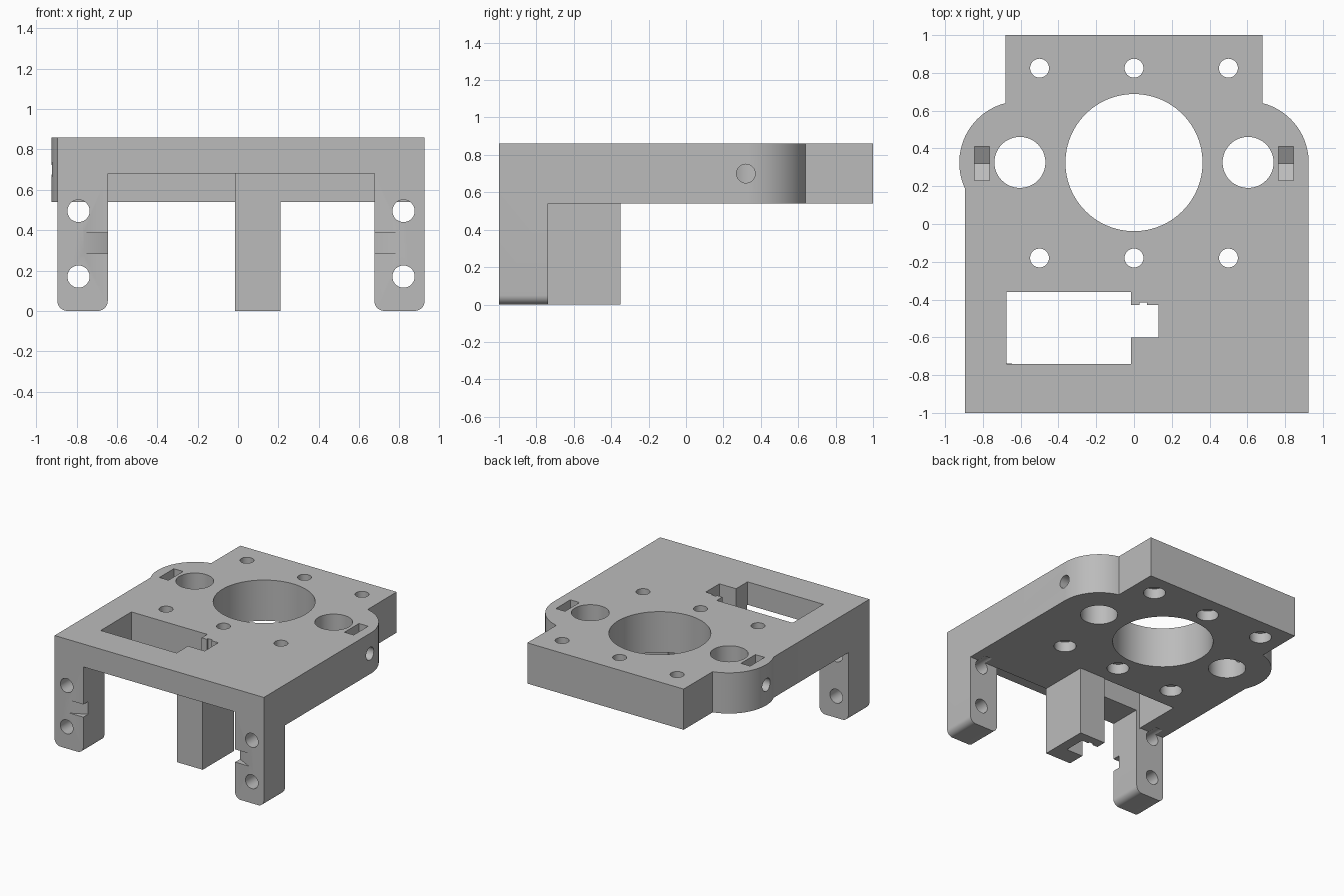
import bpy, bmesh
from math import cos, sin, radians

cube = bpy.data.objects.get("Cube")
if cube:
    bpy.data.objects.remove(cube, do_unlink=True)

grey = bpy.data.materials.new("plain_grey")
grey.use_nodes = True
colour = (0.5, 0.5, 0.5, 1)
grey.diffuse_color = colour
grey.node_tree.nodes["Principled BSDF"].inputs["Base Color"].default_value = colour


def arc(cx, cy, r, start, end, steps=8):
    angles = [radians(start + (end - start) * i / steps) for i in range(steps + 1)]
    return [(cx + r * cos(a), cy + r * sin(a)) for a in angles]


def rect(a0, b0, a1, b1):
    return [(a0, b0), (a1, b0), (a1, b1), (a0, b1)]


def prism(name, points, axis, low, high):
    """Extrude a closed profile along one axis."""
    place = {"x": lambda a, b, t: (t, a, b),
             "y": lambda a, b, t: (a, t, b),
             "z": lambda a, b, t: (a, b, t)}[axis]
    bm = bmesh.new()
    bottom = [bm.verts.new(place(a, b, low)) for a, b in points]
    top = [bm.verts.new(place(a, b, high)) for a, b in points]
    bm.faces.new(bottom)
    bm.faces.new(top)
    for i in range(len(points)):
        j = (i + 1) % len(points)
        bm.faces.new((bottom[i], bottom[j], top[j], top[i]))
    bmesh.ops.recalc_face_normals(bm, faces=bm.faces)
    mesh = bpy.data.meshes.new(name)
    bm.to_mesh(mesh)
    bm.free()
    mesh.materials.append(grey)
    obj = bpy.data.objects.new(name, mesh)
    bpy.context.scene.collection.objects.link(obj)
    return obj


def rod(a, b, r, axis, low, high, sides=48):
    return prism("hole_cutter", arc(a, b, r, 0, 360, sides)[:-1], axis, low, high)


def combine(target, other, operation):
    """Apply a boolean and discard the second solid."""
    bpy.context.view_layer.objects.active = target
    mod = target.modifiers.new("boolean", "BOOLEAN")
    mod.operation = operation
    mod.solver = "EXACT"
    mod.object = other
    bpy.ops.object.modifier_apply(modifier=mod.name)
    bpy.data.objects.remove(other, do_unlink=True)


LEFT, RIGHT, BACK = 0.925, -0.895, -0.738
TOP, UNDER = 0.86, 0.54

# Main plate with rounded ears
outline = [(RIGHT, BACK), (LEFT, BACK)]
outline += arc(0.6, 0.325, 0.325, 0, 75.7, 24) + [(0.68, 1), (-0.68, 1)]
outline += arc(-0.6, 0.325, 0.325, 104.3, 204.8, 32)
bracket = prism("mounting_bracket", outline, "z", UNDER, TOP)

# Front frame with two round-cornered legs
frame = []
for outer, inner in ((RIGHT, -0.645), (0.675, LEFT)):
    frame += arc(outer + 0.05, 0.05, 0.05, 180, 270)
    frame += arc(inner - 0.05, 0.05, 0.05, 270, 360)
    frame += [(-0.645, 0.68), (0.675, 0.68)] if inner < 0 else [(LEFT, TOP), (RIGHT, TOP)]
combine(bracket, prism("front_frame", frame, "y", -1, BACK), "UNION")

# Central post below the plate
combine(bracket, prism("post", rect(-0.015, BACK, 0.21, -0.35), "z", 0, 0.6), "UNION")

# Large bore, rod holes and counterbored screw holes
cutters = [rod(0, 0.325, 0.363, "z", 0.4, 1, 96)]
for x in (-0.5, 0, 0.5):
    for y in (-0.18, 0.825):
        cutters.append(rod(x, y, 0.05, "z", 0.4, 1))
        cutters.append(rod(x, y, 0.08, "z", 0.4, UNDER + 0.08))

for side in (-1, 1):
    cutters.append(rod(side * 0.604, 0.326, 0.135, "z", 0.4, 1, 64))
    # Nut slot with a pointed bottom, and the clamp screw hole
    slot = [(0.23, 1), (0.23, 0.65), (0.32, 0.6), (0.41, 0.65), (0.41, 1)]
    xs = sorted((side * 0.765, side * 0.845))
    cutters.append(prism("nut_cutter", slot, "x", *xs))
    xs = sorted((side * 0.65, side * 1.1))
    cutters.append(rod(0.32, 0.7, 0.05, "x", *xs))
    # Leg screw holes and the tapered notch on each inner front edge
    middle = 0.015
    for z in (0.17, 0.495):
        cutters.append(rod(middle + side * 0.805, z, 0.055, "y", -1.1, -0.66))
    notch = [(middle + side * 0.79, -1.005), (middle + side * 0.64, -0.93),
             (middle + side * 0.64, -1.1), (middle + side * 0.79, -1.1)]
    cutters.append(prism("notch_cutter", notch, "z", 0.285, 0.385))

# Rectangular pocket and the channel running down the post
cutters.append(prism("pocket_cutter", rect(-0.675, -0.742, -0.015, -0.36), "z", 0.53, 1))
cutters.append(prism("channel_cutter", rect(-0.1, -0.6, 0.13, -0.43), "z", -0.1, 1))
cutters.append(prism("groove_cutter", rect(0.03, -0.46, 0.07, -0.415), "z", -0.1, 1))

for cutter in cutters:
    combine(bracket, cutter, "DIFFERENCE")

bpy.ops.object.select_all(action="DESELECT")
bracket.select_set(True)
bpy.context.view_layer.objects.active = bracket
bpy.ops.object.shade_smooth_by_angle(angle=radians(30))
